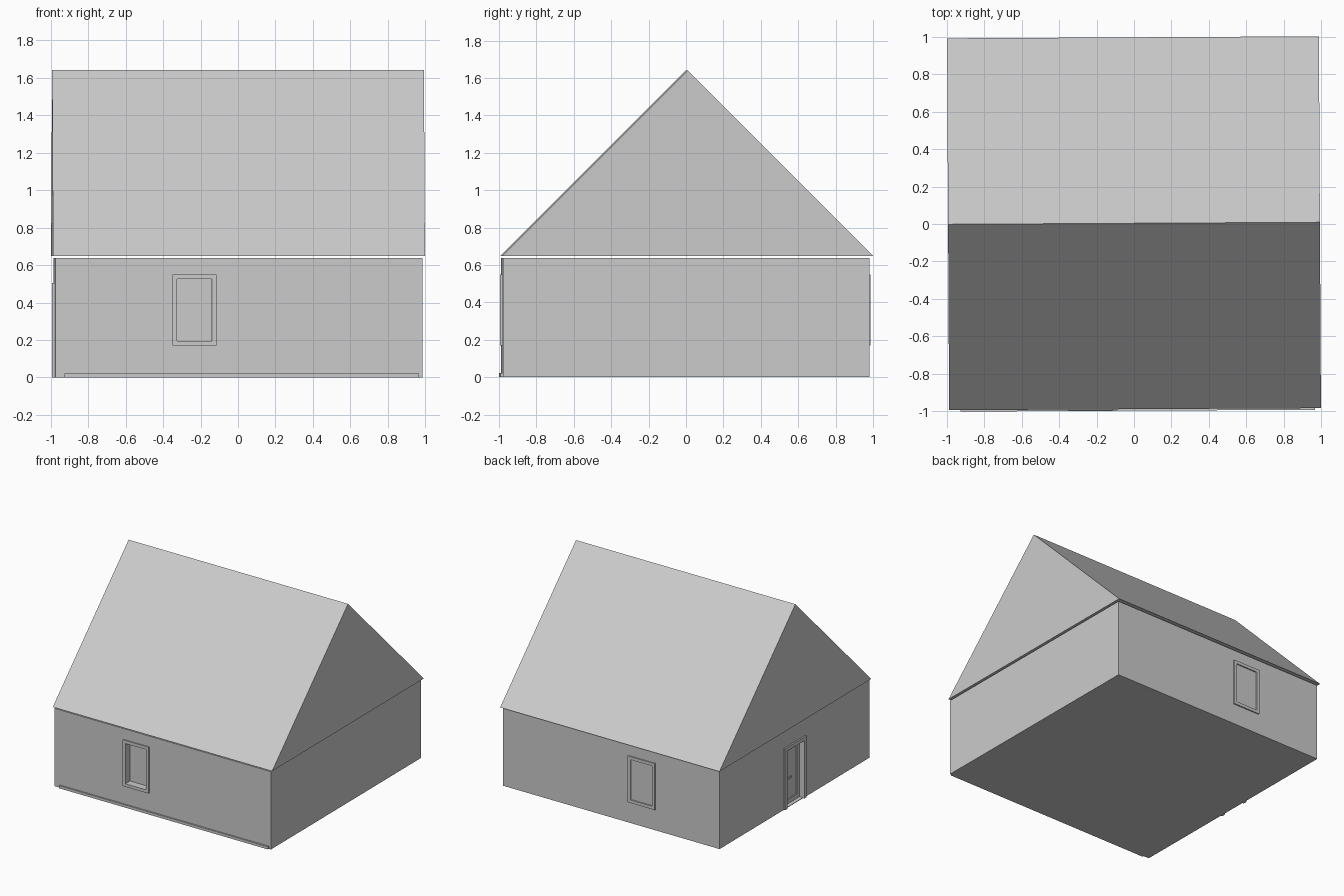
import bpy, bmesh, math
from mathutils import Matrix, Vector

if "Cube" in bpy.data.objects:
    bpy.data.objects.remove(bpy.data.objects["Cube"])

HALF = 0.98                                    # half width of the walls
TWIST = Matrix.Translation((0, -0.004, 0)) @ Matrix.Rotation(0.005, 4, 'Z')
FRONT, BACK, LEFT = (Matrix.Rotation(math.radians(a), 4, 'Z') for a in (0, 180, -90))


def finish(name, bm, mat):
    bm.transform(mat)
    bmesh.ops.recalc_face_normals(bm, faces=bm.faces)
    me = bpy.data.meshes.new(name)
    bm.to_mesh(me)
    bm.free()
    ob = bpy.data.objects.new(name, me)
    bpy.context.collection.objects.link(ob)
    return ob


def boxes(name, spans, mat=FRONT):
    """Each span is (x0, x1, y0, y1, z0, z1)."""
    bm = bmesh.new()
    for x0, x1, y0, y1, z0, z1 in spans:
        m = Matrix.Translation(((x0 + x1) / 2, (y0 + y1) / 2, (z0 + z1) / 2))
        bmesh.ops.create_cube(bm, size=1, matrix=m @ Matrix.Diagonal((x1 - x0, y1 - y0, z1 - z0, 1)))
    return finish(name, bm, TWIST @ mat)


def ring(u0, u1, z0, z1, w, out, inn, sill=True):
    """Frame bars on a wall; out and inn are offsets from the wall face."""
    y0, y1 = -HALF - out, -HALF + inn
    base = z0 + w if sill else z0
    bars = [(u0, u0 + w, y0, y1, base, z1 - w), (u1 - w, u1, y0, y1, base, z1 - w),
            (u0, u1, y0, y1, z1 - w, z1)]
    if sill:
        bars.append((u0, u1, y0, y1, z0, z0 + w))
    return bars


# walls with recessed openings
walls = boxes("walls", [(-HALF, HALF, -HALF, HALF, 0, 0.638)])
openings = [(FRONT, -0.33, -0.145, 0.195, 0.525, 0.05),
            (BACK, 0.18, 0.375, 0.195, 0.525, 0.05),
            (LEFT, -0.11, 0.11, 0.005, 0.475, 0.04)]
for mat, u0, u1, z0, z1, d in openings:
    cutter = boxes("opening_cutter", [(u0, u1, -HALF - 0.1, -HALF + d, z0, z1)], mat)
    cutter.hide_render = True
    mod = walls.modifiers.new("opening", 'BOOLEAN')
    mod.operation = 'DIFFERENCE'
    mod.solver = 'EXACT'
    mod.object = cutter
    bpy.context.view_layer.objects.active = walls
    bpy.ops.object.modifier_apply(modifier=mod.name)
    bpy.data.objects.remove(cutter)

# gable roof, extruded from a triangle
bm = bmesh.new()
tri = bm.faces.new([bm.verts.new(p) for p in
                    ((-0.992, -0.992, 0.647), (-0.992, 0.992, 0.647), (-0.992, 0, 1.64))])
ext = bmesh.ops.extrude_face_region(bm, geom=[tri])
bmesh.ops.translate(bm, vec=Vector((1.984, 0, 0)),
                    verts=[v for v in ext['geom'] if isinstance(v, bmesh.types.BMVert)])
finish("roof", bm, Matrix.Translation((0, 0.004, 0)) @ Matrix.Rotation(0.0055, 4, 'Z'))

# front base strip
boxes("base_strip", [(-0.93, 0.96, -HALF - 0.012, -HALF + 0.02, 0, 0.022)])

# front window frame
boxes("front_window_frame", ring(-0.355, -0.12, 0.17, 0.55, 0.025, 0.01, 0.05))

# back window: outer frame and two sashes
boxes("back_window_frame", ring(0.155, 0.40, 0.17, 0.55, 0.025, 0.01, 0.05), BACK)
boxes("upper_sash", ring(0.18, 0.375, 0.355, 0.525, 0.02, -0.01, 0.05), BACK)
boxes("lower_sash", ring(0.18, 0.375, 0.195, 0.355, 0.02, -0.02, 0.05), BACK)

# door: frame, leaf border and handle
boxes("door_frame", ring(-0.14, 0.14, 0, 0.505, 0.03, 0.012, 0.04, False), LEFT)
boxes("door_leaf", ring(-0.11, 0.11, 0.005, 0.475, 0.035, -0.03, 0.04), LEFT)
boxes("door_handle", [(-0.10, -0.085, -HALF - 0.012, -HALF + 0.035, 0.235, 0.25),
                      (-0.10, -0.05, -HALF - 0.012, -HALF - 0.002, 0.235, 0.25)], LEFT)
